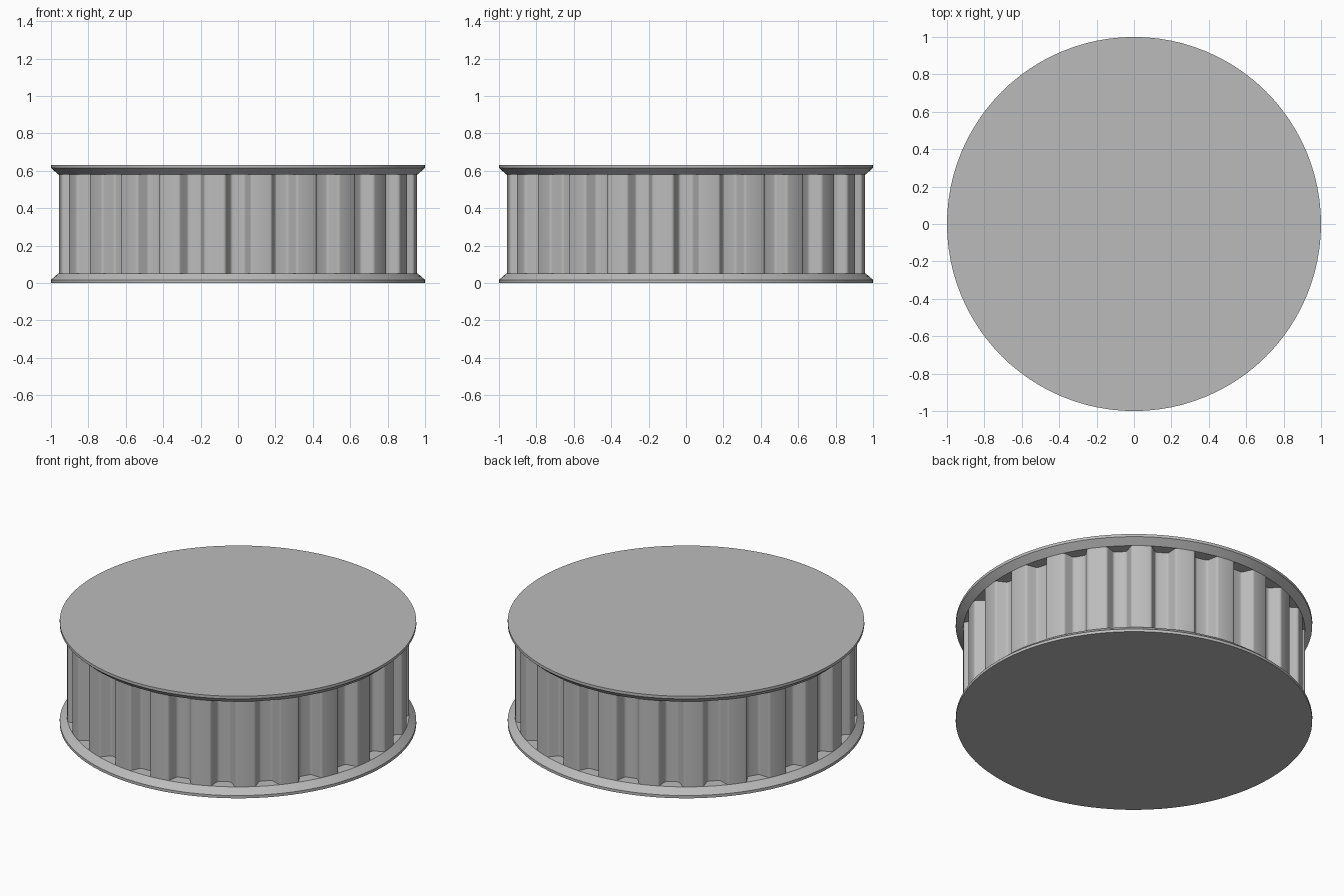
import bpy, bmesh, math

if "Cube" in bpy.data.objects:
    bpy.data.objects.remove(bpy.data.objects["Cube"], do_unlink=True)

TEETH = 24
R = 0.96            # outside radius of the teeth
HEIGHT = 0.632
FLANGE = 0.052      # flange thickness
LIP = 0.017         # straight part of the flange rim

grey = bpy.data.materials.new("plain_grey")
grey.use_nodes = True
colour = (0.5, 0.5, 0.5, 1)
grey.diffuse_color = colour
grey.node_tree.nodes["Principled BSDF"].inputs["Base Color"].default_value = colour


def stack(name, rings):
    """Solid made of matching closed rings of points, capped at both ends."""
    bm = bmesh.new()
    loops = [[bm.verts.new(p) for p in ring] for ring in rings]
    n = len(loops[0])
    for low, high in zip(loops, loops[1:]):
        for i in range(n):
            j = (i + 1) % n
            bm.faces.new((low[i], low[j], high[j], high[i]))
    bm.faces.new(loops[0][::-1])
    bm.faces.new(loops[-1])
    bmesh.ops.recalc_face_normals(bm, faces=bm.faces)
    mesh = bpy.data.meshes.new(name)
    bm.to_mesh(mesh)
    bm.free()
    mesh.materials.append(grey)
    obj = bpy.data.objects.new(name, mesh)
    bpy.context.collection.objects.link(obj)
    bpy.ops.object.select_all(action="DESELECT")
    obj.select_set(True)
    bpy.context.view_layer.objects.active = obj
    bpy.ops.object.shade_smooth_by_angle(angle=math.radians(30))
    return obj


def circle(radius, z, sides=TEETH * 4):
    step = math.tau / sides
    return [(radius * math.cos(i * step), radius * math.sin(i * step), z)
            for i in range(sides)]


# Toothed drum: rounded trapezoid grooves (half width, depth) around the rim
half = [(0.081, 0), (0.075, 0.001), (0.07, 0.003), (0.0657, 0.007),
        (0.0625, 0.012), (0.042, 0.0555), (0.039, 0.06), (0.0345, 0.064),
        (0.0294, 0.066), (0.0237, 0.067)]
groove = [(-w, d) for w, d in half] + [(w, d) for w, d in reversed(half)]


def drum_ring(z):
    ring = []
    for t in range(TEETH):
        a = math.tau * t / TEETH
        for w, d in groove:
            r = math.sqrt(R * R - w * w) - d
            ring.append((r * math.cos(a) - w * math.sin(a),
                         r * math.sin(a) + w * math.cos(a), z))
        mid = a + math.pi / TEETH
        ring.append((R * math.cos(mid), R * math.sin(mid), z))
    return ring


stack("toothed_drum", [drum_ring(FLANGE), drum_ring(HEIGHT - FLANGE)])

# Bevelled flanges, mirrored top and bottom
profile = [(1, 0), (1, LIP), (R, FLANGE)]
stack("bottom_flange", [circle(r, z) for r, z in profile])
stack("top_flange", [circle(r, HEIGHT - z) for r, z in reversed(profile)])
